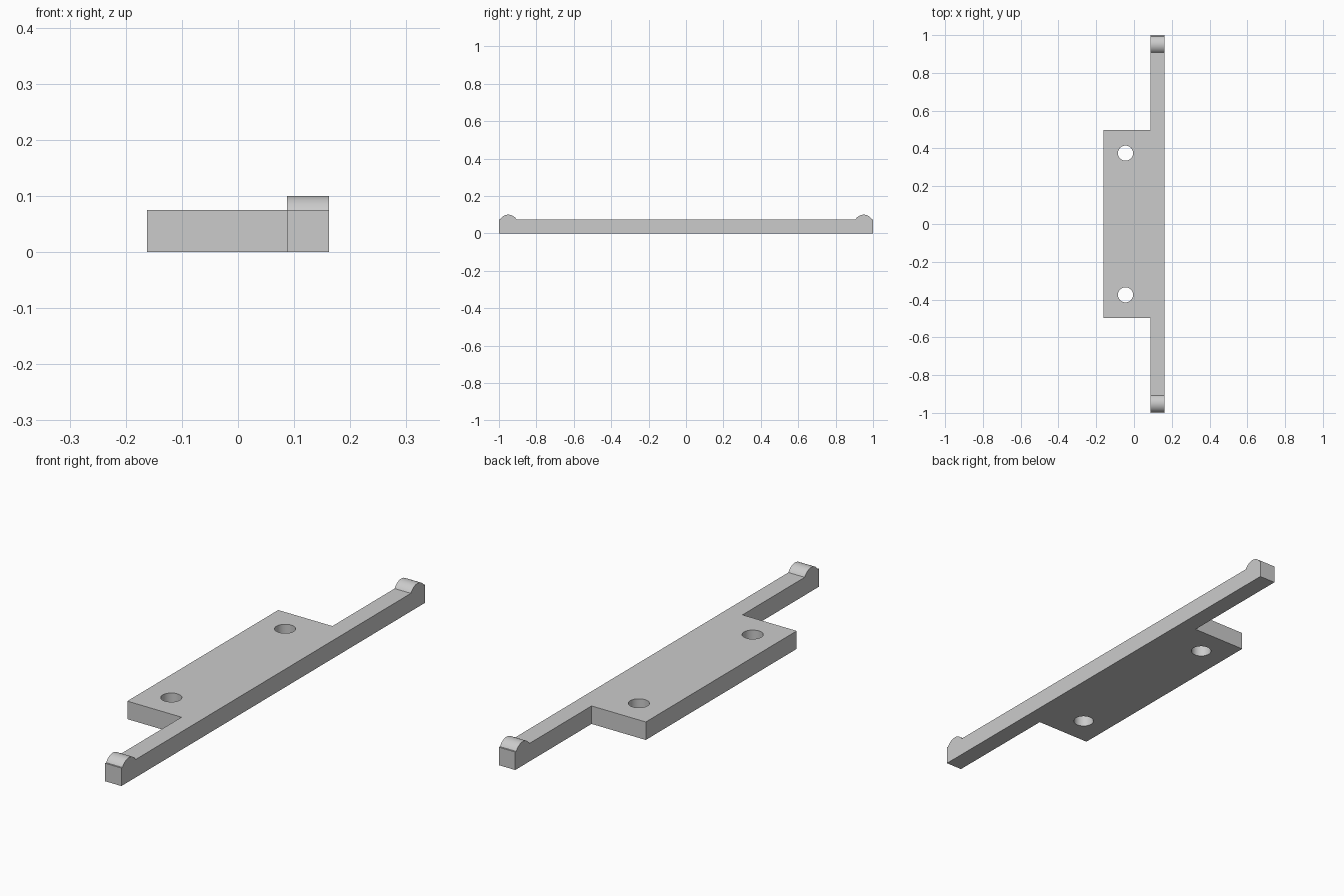
import bpy, bmesh
from math import pi, sin, cos
from mathutils import Vector

cube = bpy.data.objects.get("Cube")
if cube:
    bpy.data.objects.remove(cube, do_unlink=True)

THICK = 0.075            # common thickness of plate and rail
LEFT, SEAM, RIGHT = -0.1625, 0.0875, 0.1625
PLATE_HALF = 0.497       # half length of the plate
HOLE_X, HOLE_Y, HOLE_R = -0.045, 0.375, 0.04
BUMP_Y, BUMP_Z, BUMP_R = 0.95, 0.05, 0.05

grey = bpy.data.materials.new("plain grey")
grey.use_nodes = True
colour = (0.6, 0.6, 0.6, 1)
grey.diffuse_color = colour
grey.node_tree.nodes["Principled BSDF"].inputs["Base Color"].default_value = colour


def extruded(name, loops, direction):
    """Fill closed loops (outline plus holes) and extrude them into a solid."""
    bm = bmesh.new()
    edges = []
    for loop in loops:
        verts = [bm.verts.new(p) for p in loop]
        edges += [bm.edges.new((v, verts[i - 1])) for i, v in enumerate(verts)]
    if len(loops) > 1:
        bmesh.ops.triangle_fill(bm, edges=edges, use_beauty=True)
    else:
        bm.faces.new(bm.verts)
    result = bmesh.ops.extrude_face_region(bm, geom=bm.faces[:], use_keep_orig=True)
    moved = [g for g in result["geom"] if isinstance(g, bmesh.types.BMVert)]
    bmesh.ops.translate(bm, verts=moved, vec=Vector(direction))
    bmesh.ops.recalc_face_normals(bm, faces=bm.faces[:])
    mesh = bpy.data.meshes.new(name)
    bm.to_mesh(mesh)
    bm.free()
    mesh.materials.append(grey)
    obj = bpy.data.objects.new(name, mesh)
    bpy.context.collection.objects.link(obj)
    bpy.ops.object.select_all(action='DESELECT')
    obj.select_set(True)
    bpy.context.view_layer.objects.active = obj
    bpy.ops.object.shade_smooth_by_angle(angle=pi / 6)
    return obj


def hole(y, sides=48):
    turns = [2 * pi * i / sides for i in range(sides)]
    return [(HOLE_X + HOLE_R * cos(a), y + HOLE_R * sin(a), 0) for a in turns]


# Mounting plate with two screw holes
outline = [(LEFT, -PLATE_HALF, 0), (SEAM, -PLATE_HALF, 0),
           (SEAM, PLATE_HALF, 0), (LEFT, PLATE_HALF, 0)]
extruded("mounting_plate", [outline, hole(-HOLE_Y), hole(HOLE_Y)], (0, 0, THICK))

# Long rail with a rounded bump on top of each end, as one side profile
steps = 24
arc = [pi / 6 + (2 * pi / 3) * i / steps for i in range(steps + 1)]
bump = [(BUMP_Y + BUMP_R * cos(a), BUMP_Z + BUMP_R * sin(a)) for a in arc]
half = [(1, 0), (1, THICK)] + bump
profile = half + [(-y, z) for y, z in reversed(half)]
extruded("end_bump_rail", [[(SEAM, y, z) for y, z in profile]], (RIGHT - SEAM, 0, 0))
